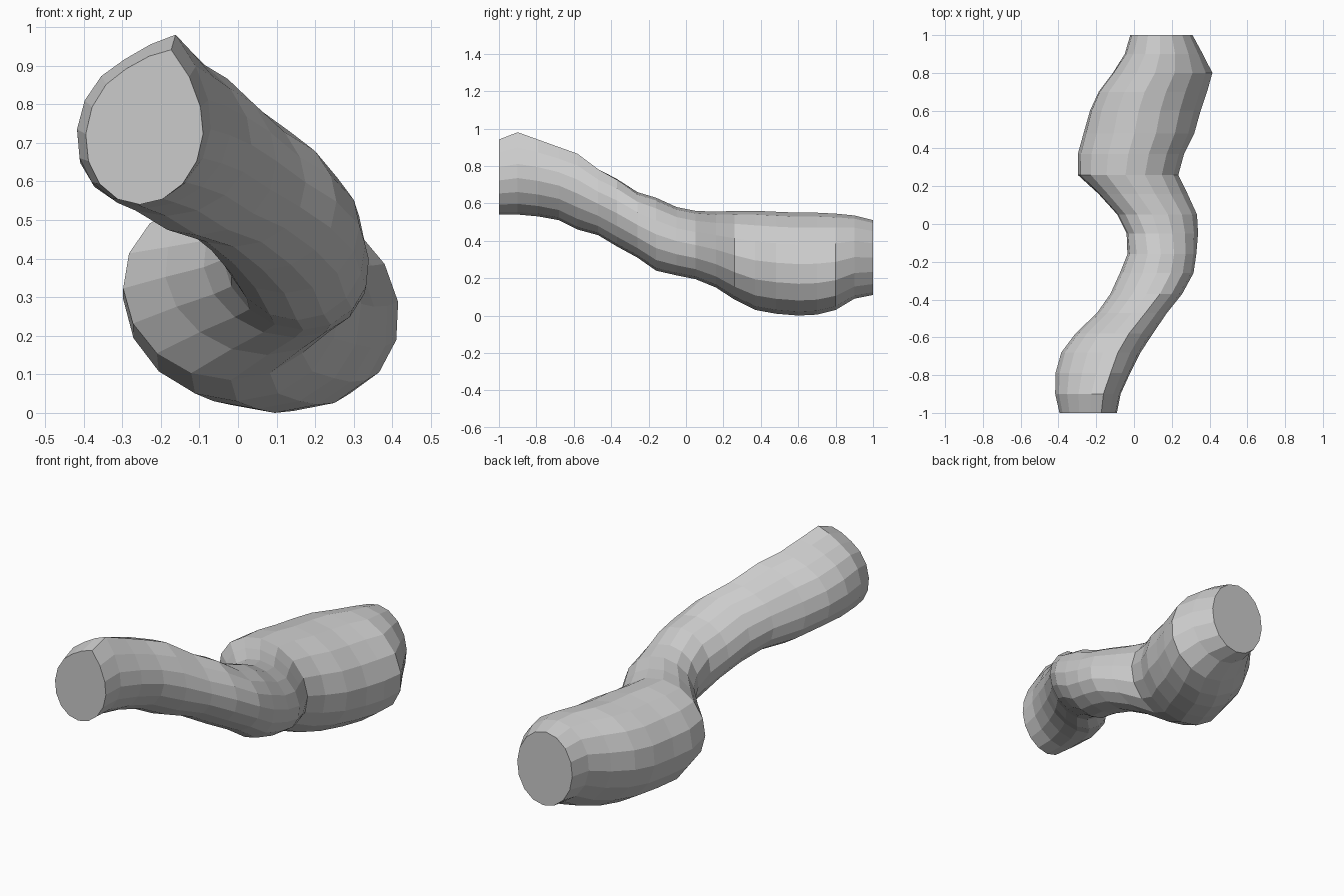
import bpy, bmesh, math

SIDES = 16

# Cross-sections along the tube: y, x min, x max, z min, z max, lean, ridge height
SECTIONS = [
    (-1.00, -.395, -.09, .54, .905, -.08, .05),
    (-0.90, -.418, -.07, .54, .93, -.1, .065),
    (-0.79, -.417, -.02, .53, .91, -.1, .045),
    (-0.68, -.385, .035, .51, .88, -.05, .035),
    (-0.58, -.31, .10, .46, .845, 0, .035),
    (-0.47, -.195, .175, .43, .765, 0, .03),
    (-0.37, -.125, .255, .37, .725, 0, .015),
    (-0.26, -.075, .315, .31, .66, 0, 0),
    (-0.16, -.035, .33, .24, .63, .03, 0),
    (-0.05, -.04, .34, .215, .58, .1, 0),
    (0.05, -.09, .335, .195, .56, .12, 0),
    (0.16, -.19, .285, .15, .555, .12, 0),
    (0.26, -.298, .235, .085, .56, .05, 0),
    (0.37, -.298, .265, .03, .56, .05, 0),
    (0.48, -.268, .32, .01, .555, .08, 0),
    (0.60, -.235, .355, .0, .55, .12, 0),
    (0.70, -.19, .39, .005, .55, .15, 0),
    (0.80, -.115, .418, .03, .545, .15, 0),
    (0.90, -.05, .365, .09, .535, .1, 0),
    (1.00, -.02, .31, .11, .51, .05, 0),
]


def ring(bm, y, x0, x1, z0, z1, lean, ridge):
    """One leaning oval loop across the tube, raised along its upper right."""
    verts = []
    for i in range(SIDES):
        a = 2 * math.pi * i / SIDES
        lift = ridge * max(0, math.cos(a - math.radians(67.5))) ** 12
        verts.append(bm.verts.new((
            (x0 + x1) / 2 + (x1 - x0) / 2 * math.cos(a + lean), y,
            (z0 + z1) / 2 + (z1 - z0) / 2 * math.sin(a) + lift)))
    return verts


# Winding tube: skin neighbouring loops, then cap both flat ends
bm = bmesh.new()
rings = [ring(bm, *s) for s in SECTIONS]
for a, b in zip(rings, rings[1:]):
    for i in range(SIDES):
        j = (i + 1) % SIDES
        bm.faces.new((a[i], a[j], b[j], b[i]))
bm.faces.new(rings[0])
bm.faces.new(rings[-1])
bmesh.ops.recalc_face_normals(bm, faces=bm.faces)

mesh = bpy.data.meshes.new("winding_tube")
bm.to_mesh(mesh)
bm.free()
tube = bpy.data.objects.new("winding_tube", mesh)
bpy.context.collection.objects.link(tube)
